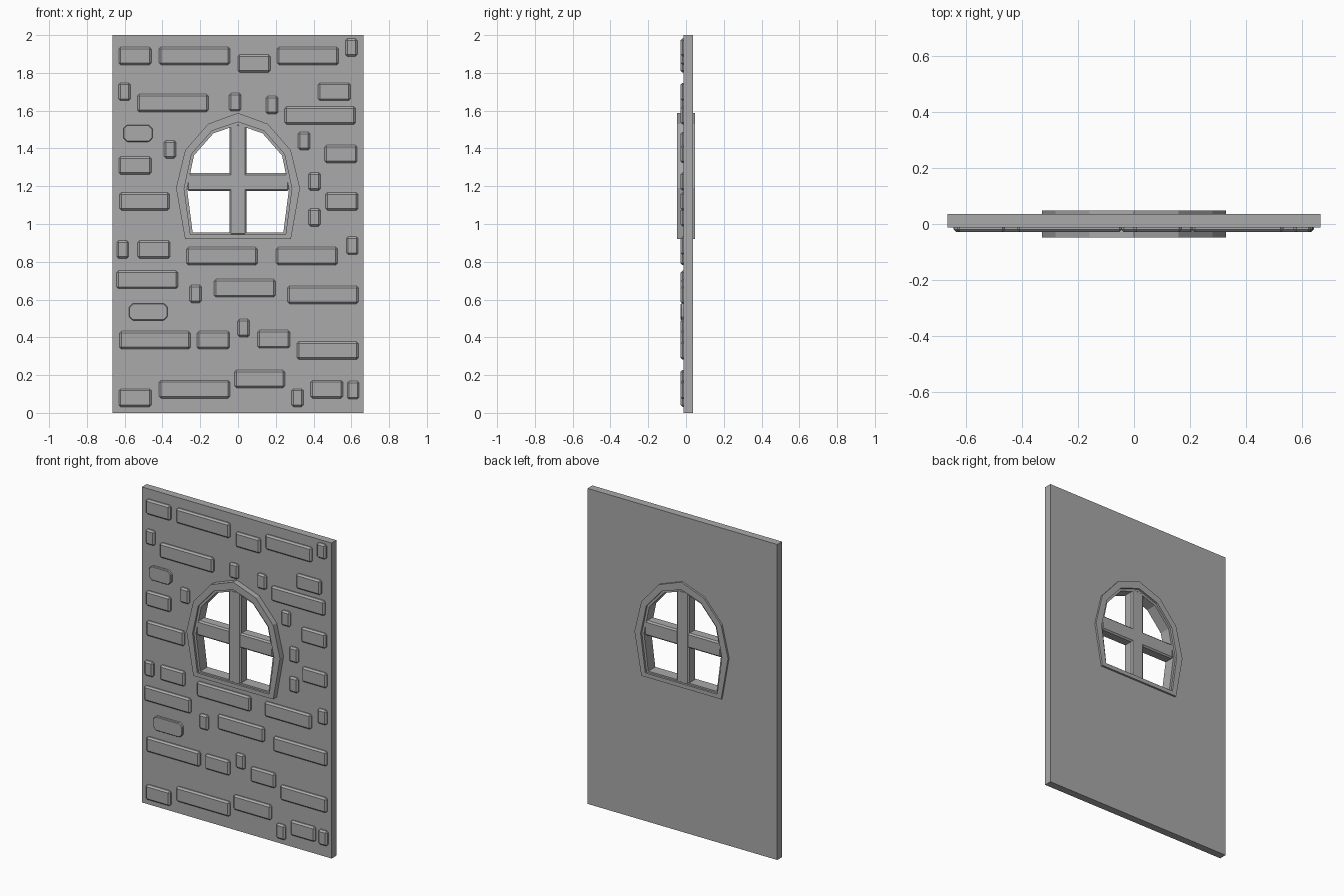
import bpy
import bmesh
from mathutils import Matrix

cube = bpy.data.objects.get("Cube")
if cube:
    bpy.data.objects.remove(cube)

stone = bpy.data.materials.new("grey stone")
grey = (0.4, 0.4, 0.4, 1)
stone.diffuse_color = grey
stone.use_nodes = True
stone.node_tree.nodes["Principled BSDF"].inputs["Base Color"].default_value = grey


def finish(name, mesh, bevel=0):
    mesh.materials.clear()
    mesh.materials.append(stone)
    obj = bpy.data.objects.new(name, mesh)
    bpy.context.collection.objects.link(obj)
    if bevel:
        mod = obj.modifiers.new("Chamfer", 'BEVEL')
        mod.width = bevel
        mod.segments = 1
    return obj


def plate(name, loops, y0, y1):
    """Flat upright slab from an outline and its holes, in x and z."""
    bm = bmesh.new()
    edges = []
    for loop in loops:
        vs = [bm.verts.new((x, y0, z)) for x, z in loop]
        edges += [bm.edges.new((a, b)) for a, b in zip(vs, vs[1:] + vs[:1])]
    bmesh.ops.triangle_fill(bm, use_beauty=True, edges=edges, normal=(0, -1, 0))
    ext = bmesh.ops.extrude_face_region(bm, geom=bm.faces[:], use_keep_orig=True)
    moved = [g for g in ext["geom"] if isinstance(g, bmesh.types.BMVert)]
    bmesh.ops.translate(bm, verts=moved, vec=(0, y1 - y0, 0))
    bmesh.ops.recalc_face_normals(bm, faces=bm.faces[:])
    bmesh.ops.dissolve_limit(bm, angle_limit=0.01, verts=bm.verts[:], edges=bm.edges[:])
    mesh = bpy.data.meshes.new(name)
    bm.to_mesh(mesh)
    bm.free()
    return finish(name, mesh)


def block(name, x, z, width, height, y0, y1, bevel, corner=0):
    """Chamfered box; corner also cuts the four corners of its front."""
    bm = bmesh.new()
    bmesh.ops.create_cube(bm, size=1)
    bmesh.ops.scale(bm, verts=bm.verts, vec=(width, y1 - y0, height))
    if corner:
        deep = [e for e in bm.edges
                if abs(e.verts[0].co.y - e.verts[1].co.y) > 0.001]
        bmesh.ops.bevel(bm, geom=deep, offset=corner, segments=1,
                        profile=0.5, affect='EDGES')
    bmesh.ops.transform(bm, verts=bm.verts,
                        matrix=Matrix.Translation((x, (y0 + y1) / 2, z)))
    mesh = bpy.data.meshes.new(name)
    bm.to_mesh(mesh)
    bm.free()
    return finish(name, mesh, bevel)


def mirrored(half):
    """Close a right-hand half outline that ends on the centre line."""
    return half + [(-x, z) for x, z in reversed(half[:-1])]


# Arched window outlines, from the sill up to the peak
outer = mirrored([(.28, .92), (.328, 1.19), (.28, 1.39), (.158, 1.53), (0, 1.588)])
inner = mirrored([(.252, .945), (.285, 1.187), (.246, 1.37), (.138, 1.493), (0, 1.54)])
pane = mirrored([(.24, .955), (.27, 1.187), (.233, 1.363), (.13, 1.48), (0, 1.525)])

# Wall slab, window frame and recessed sash
W = 0.665
wall = [(-W, 0), (W, 0), (W, 2), (-W, 2)]
plate("wall", [wall, outer], -0.012, 0.036)
plate("window_frame", [outer, inner], -0.048, 0.048)
plate("window_sash", [inner, pane], -0.035, 0.035)

# Window bars
block("window_mullion", 0, 1.235, 0.09, 0.59, -0.036, 0.036, 0.009)
block("window_crossbar", 0, 1.222, 0.54, 0.095, -0.035, 0.035, 0.009)

# Raised bricks: width, then centres
bricks = {
    0.063: [(.6, 1.935), (-.6, 1.7), (-.015, 1.645), (.18, 1.63), (-.36, 1.395),
            (.35, 1.44), (.405, 1.225), (.405, 1.035), (-.61, .865), (.605, .885),
            (-.225, .63), (.03, .45), (.315, .08), (.61, .12)],
    0.172: [(-.545, 1.89), (.085, 1.85), (.51, 1.7), (-.545, 1.31), (.545, 1.37),
            (.55, 1.12), (-.445, .865), (-.13, .385), (.19, .39), (.47, .125),
            (-.545, .08)],
    0.265: [(-.495, 1.12), (.115, .18)],
    0.325: [(.37, 1.89), (.365, .83), (-.48, .705), (.035, .66), (.475, .33)],
    0.375: [(-.23, 1.89), (-.345, 1.64), (.435, 1.575), (-.085, .83),
            (.45, .625), (-.44, .385), (-.23, .125)],
}
for width, centres in bricks.items():
    for x, z in centres:
        block("brick", x, z, width, 0.095, -0.029, 0.01, 0.01)

# Two bricks with cut corners
for x, z, width in [(-.53, 1.48, .155), (-.475, .535, .205)]:
    block("cut_corner_brick", x, z, width, 0.09, -0.028, 0.01, 0.004, 0.02)
